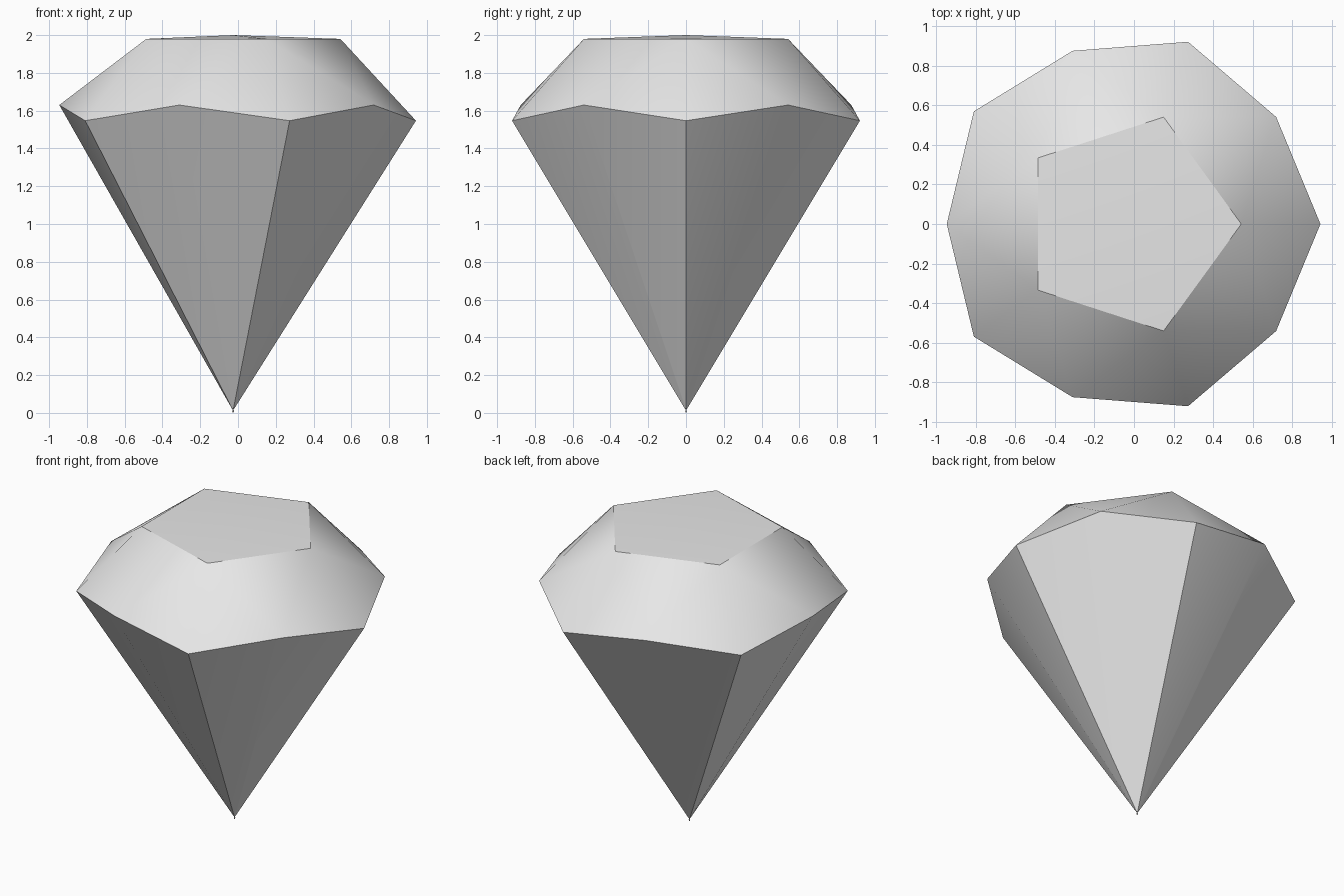
import bpy, bmesh, math

cube = bpy.data.objects.get("Cube")
if cube:
    bpy.data.objects.remove(cube, do_unlink=True)

grey = bpy.data.materials.new("pale grey")
grey.use_nodes = True
COLOUR = (0.8, 0.8, 0.8, 1.0)
grey.diffuse_color = COLOUR
grey.node_tree.nodes["Principled BSDF"].inputs["Base Color"].default_value = COLOUR

AXIS_X = -0.026  # the five-fold axis sits slightly off centre

bm = bmesh.new()


def point(radius, degrees, z):
    a = math.radians(degrees)
    return bm.verts.new((AXIS_X + radius * math.cos(a), radius * math.sin(a), z))


def ring(radius, z):
    return [point(radius, 36 * i, z) for i in range(10)]


# Table: a very shallow five-sided cap
peak = point(0, 0, 2.0)
table = [point(0.568, 72 * i, 1.98) for i in range(5)]

# Girdle: low wide corners alternate with high narrow ones
girdle = [point(0.92, 36 * i, 1.63) if i % 2 else point(0.968, 36 * i, 1.547)
          for i in range(10)]

# Crown: three triangles per side of the table
for i in range(5):
    a, b = table[i], table[(i + 1) % 5]
    low, high, next_low = (girdle[(2 * i + k) % 10] for k in range(3))
    for face in ((peak, a, b), (a, low, high), (a, high, b), (b, high, next_low)):
        bm.faces.new(face)

# Pavilion down to the point, ending in a tiny bead
rings = [girdle, ring(0.006, 0.022), ring(0.002, 0.02), ring(0.005, 0.008)]
for upper, lower in zip(rings, rings[1:]):
    for i in range(10):
        j = (i + 1) % 10
        bm.faces.new((upper[i], lower[i], lower[j], upper[j]))
tip = point(0, 0, 0)
for i in range(10):
    bm.faces.new((rings[-1][i], tip, rings[-1][(i + 1) % 10]))

bmesh.ops.recalc_face_normals(bm, faces=bm.faces)
mesh = bpy.data.meshes.new("cut_gem")
bm.to_mesh(mesh)
bm.free()
mesh.materials.append(grey)
gem = bpy.data.objects.new("cut_gem", mesh)
bpy.context.collection.objects.link(gem)

# Soft facets, crisp table, girdle and main pavilion edges
bpy.ops.object.select_all(action='DESELECT')
gem.select_set(True)
bpy.context.view_layer.objects.active = gem
bpy.ops.object.shade_smooth_by_angle(angle=math.radians(30))
